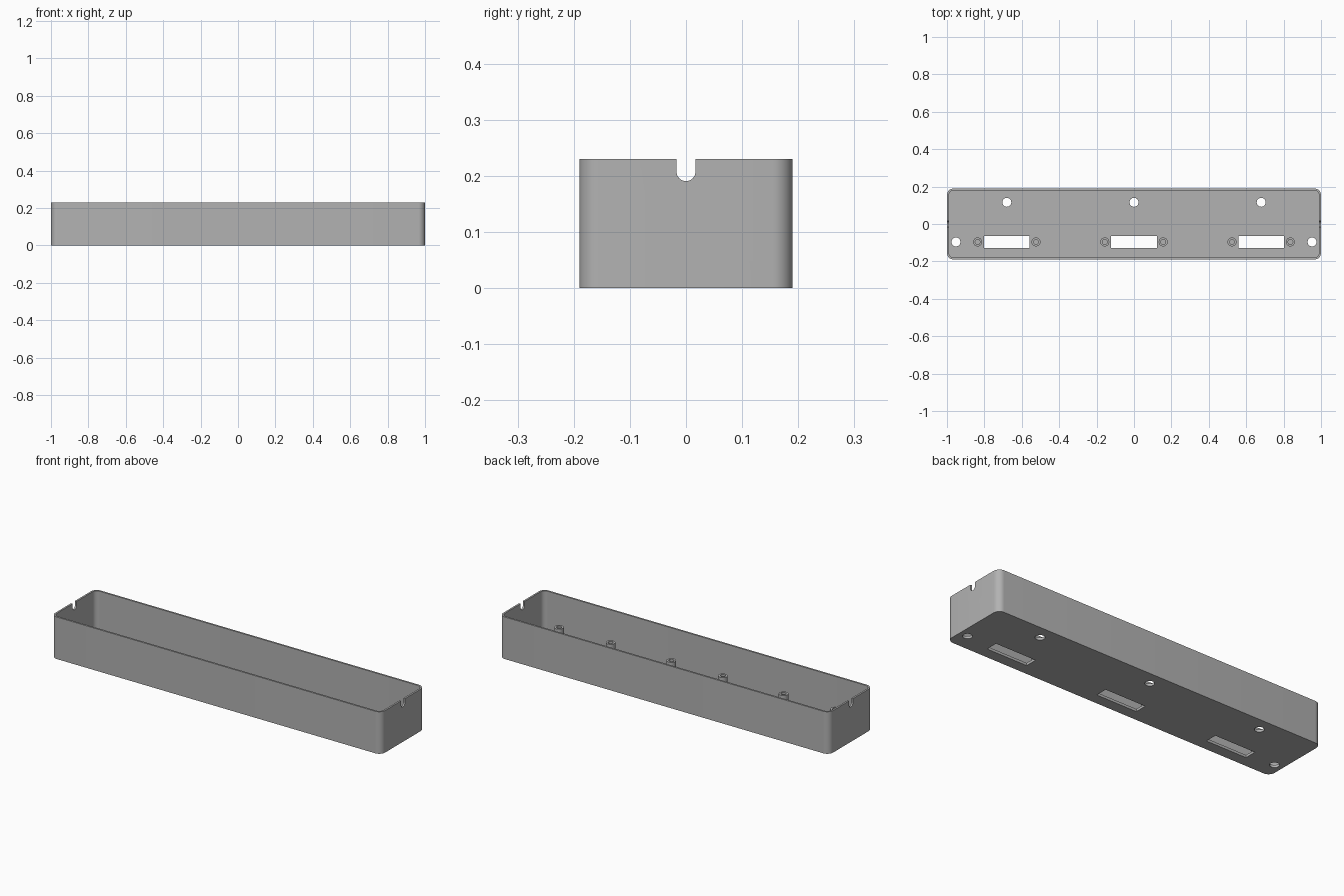
import bpy, bmesh
from math import cos, sin, pi, radians
from mathutils import Matrix

cube = bpy.data.objects.get("Cube")
if cube:
    bpy.data.objects.remove(cube, do_unlink=True)

LENGTH, DEPTH, HEIGHT = 2.0, 0.38, 0.23
WALL, FLOOR, CORNER = 0.01, 0.014, 0.036
SLOT_Y = -0.096
UNITS = (-0.68, 0.0, 0.68)

grey = bpy.data.materials.new("plastic_grey")
grey.use_nodes = True
grey.diffuse_color = (0.448, 0.448, 0.448, 1)
grey.node_tree.nodes["Principled BSDF"].inputs["Base Color"].default_value = grey.diffuse_color


def arc(cx, cy, r, start, end, steps):
    return [(cx + r * cos(start + (end - start) * i / steps),
             cy + r * sin(start + (end - start) * i / steps)) for i in range(steps + 1)]


def circle(cx, cy, r, steps=32):
    return arc(cx, cy, r, 0, 2 * pi, steps)[:-1]


def rectangle(cx, cy, w, d):
    return [(cx + sx * w / 2, cy + sy * d / 2)
            for sx, sy in ((-1, -1), (1, -1), (1, 1), (-1, 1))]


def rounded_rectangle(w, d, r):
    points = []
    for k, (sx, sy) in enumerate(((1, 1), (-1, 1), (-1, -1), (1, -1))):
        points += arc(sx * (w / 2 - r), sy * (d / 2 - r), r, k * pi / 2, (k + 1) * pi / 2, 10)
    return points


def add_prism(bm, outline, low, high, matrix=Matrix()):
    bottom = [bm.verts.new(matrix @ Matrix.Translation((x, y, low)).translation) for x, y in outline]
    top = [bm.verts.new(matrix @ Matrix.Translation((x, y, high)).translation) for x, y in outline]
    bm.faces.new(bottom[::-1])
    bm.faces.new(top)
    for i in range(len(outline)):
        j = (i + 1) % len(outline)
        bm.faces.new((bottom[i], bottom[j], top[j], top[i]))


def make_object(name, bm):
    bmesh.ops.recalc_face_normals(bm, faces=bm.faces)
    mesh = bpy.data.meshes.new(name)
    bm.to_mesh(mesh)
    bm.free()
    obj = bpy.data.objects.new(name, mesh)
    bpy.context.collection.objects.link(obj)
    mesh.materials.append(grey)
    return obj


def activate(obj):
    bpy.ops.object.select_all(action='DESELECT')
    obj.select_set(True)
    bpy.context.view_layer.objects.active = obj


def cut(obj, cutter):
    cutter.hide_render = True
    mod = obj.modifiers.new("cut", 'BOOLEAN')
    mod.operation, mod.solver, mod.object = 'DIFFERENCE', 'EXACT', cutter
    activate(obj)
    bpy.ops.object.modifier_apply(modifier=mod.name)
    bpy.data.objects.remove(cutter, do_unlink=True)


def smooth(obj):
    activate(obj)
    bpy.ops.object.shade_smooth_by_angle(angle=radians(30))


# Open tray with rounded vertical corners
bm = bmesh.new()
add_prism(bm, rounded_rectangle(LENGTH, DEPTH, CORNER), 0, HEIGHT)
tray = make_object("tray", bm)
bm = bmesh.new()
add_prism(bm, rounded_rectangle(LENGTH - 2 * WALL, DEPTH - 2 * WALL, CORNER - WALL),
          FLOOR, HEIGHT + 0.1)
cut(tray, make_object("cavity_cutter", bm))

# Floor slots and mounting holes
bm = bmesh.new()
for x in UNITS:
    add_prism(bm, rectangle(x, SLOT_Y, 0.245, 0.066), -0.05, 0.05)
    add_prism(bm, circle(x, 0.116, 0.024), -0.05, 0.05)
for x in (-0.952, 0.952):
    add_prism(bm, circle(x, SLOT_Y, 0.024), -0.05, 0.05)

# Round-bottomed cable notches in the end walls
notch = arc(0, 0.208, 0.017, pi, 2 * pi, 16) + [(0.017, 0.3), (-0.017, 0.3)]
turn = Matrix(((0, 0, 1, 0), (1, 0, 0, 0), (0, 1, 0, 0), (0, 0, 0, 1)))
for side in (-1, 1):
    add_prism(bm, notch, side - 0.05, side + 0.05, turn)
cut(tray, make_object("opening_cutter", bm))
smooth(tray)

# Hollow screw posts at both ends of each slot
for n, x in enumerate(UNITS):
    for side, label in ((-1, "right"), (1, "left")):
        cx = x + side * 0.156
        bm = bmesh.new()
        rings = []
        for r, z in ((0.024, FLOOR), (0.024, 0.1), (0.013, 0.1), (0.013, FLOOR)):
            rings.append([bm.verts.new((px, py, z)) for px, py in circle(cx, SLOT_Y, r)])
        for a, b in zip(rings, rings[1:] + rings[:1]):
            for i in range(len(a)):
                j = (i + 1) % len(a)
                bm.faces.new((a[i], a[j], b[j], b[i]))
        smooth(make_object(f"screw_post_{n + 1}_{label}", bm))
